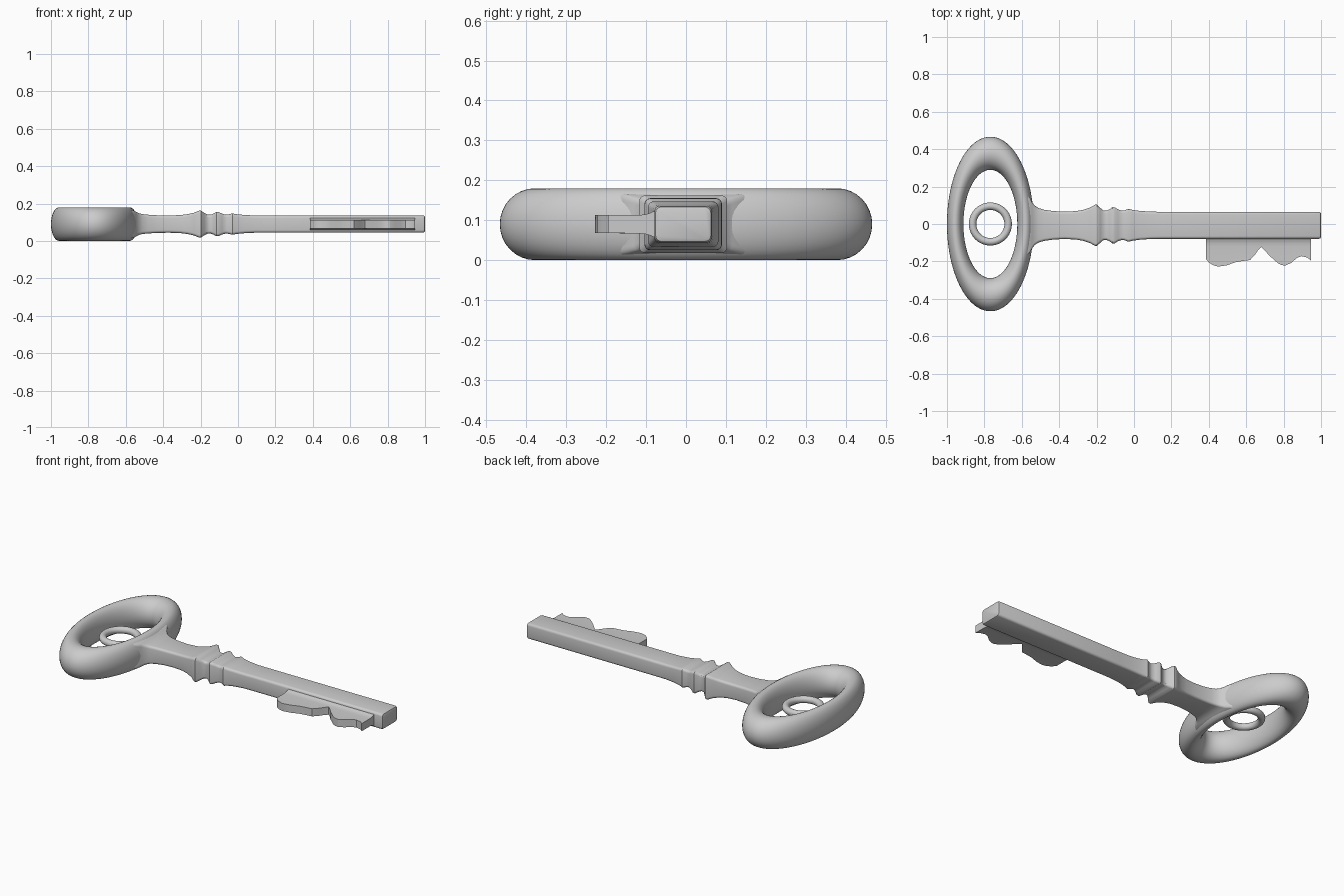
import bpy
import bmesh
from math import cos, sin, pi, radians

ZC = 0.09   # mid-height of the whole key
YS = -0.007  # shaft axis in y


def smooth(obj, angle):
    bpy.ops.object.select_all(action='DESELECT')
    obj.select_set(True)
    bpy.context.view_layer.objects.active = obj
    bpy.ops.object.shade_smooth_by_angle(angle=radians(angle))


def ring(name, major, minor, scale, segs, sides):
    bpy.ops.mesh.primitive_torus_add(location=(-0.768, 0, ZC), major_radius=major,
                                     minor_radius=minor, major_segments=segs,
                                     minor_segments=sides)
    obj = bpy.context.object
    obj.name = name
    obj.scale = scale
    bpy.ops.object.transform_apply(location=False, rotation=False, scale=True)
    smooth(obj, 60)


def loft(name, sections, angle):
    """Bridge closed sections of equal length and cap both ends."""
    bm = bmesh.new()
    rows = [[bm.verts.new(p) for p in s] for s in sections]
    n = len(rows[0])
    for a, b in zip(rows, rows[1:]):
        for i in range(n):
            j = (i + 1) % n
            bm.faces.new((a[i], a[j], b[j], b[i]))
    bm.faces.new(rows[0])
    bm.faces.new(rows[-1])
    bmesh.ops.recalc_face_normals(bm, faces=bm.faces)
    me = bpy.data.meshes.new(name)
    bm.to_mesh(me)
    bm.free()
    obj = bpy.data.objects.new(name, me)
    bpy.context.collection.objects.link(obj)
    smooth(obj, angle)


def rounded_rect(x, hy, hz, r=0.014):
    pts = []
    for k, (sy, sz) in enumerate([(1, 1), (-1, 1), (-1, -1), (1, -1)]):
        for i in range(5):
            a = (k + i / 4) * pi / 2
            pts.append((x, YS + sy * (hy - r) + r * cos(a),
                        ZC + sz * (hz - r) + r * sin(a)))
    return pts


# Oval bow and the small loose ring inside it
ring("bow", 0.378, 0.0885, (0.4975, 1, 1.017), 96, 32)
ring("inner_ring", 0.095, 0.02, (1, 1, 1), 64, 20)

# Shaft: flare at the bow, three collars, plain square bar (x, half y, half z)
profile = [
    (-0.58, 0.17, 0.078), (-0.56, 0.152, 0.074), (-0.545, 0.124, 0.066),
    (-0.53, 0.105, 0.058), (-0.51, 0.092, 0.053), (-0.48, 0.083, 0.050),
    (-0.43, 0.076, 0.047), (-0.37, 0.073, 0.046), (-0.31, 0.076, 0.048),
    (-0.27, 0.083, 0.053), (-0.235, 0.095, 0.061), (-0.208, 0.110, 0.072),
    (-0.198, 0.110, 0.072), (-0.18, 0.093, 0.060), (-0.165, 0.080, 0.052),
    (-0.148, 0.078, 0.050), (-0.133, 0.084, 0.055), (-0.115, 0.097, 0.065),
    (-0.103, 0.096, 0.064), (-0.085, 0.085, 0.056), (-0.065, 0.078, 0.050),
    (-0.05, 0.080, 0.052), (-0.03, 0.088, 0.057), (-0.01, 0.083, 0.053),
    (0.03, 0.077, 0.049), (0.09, 0.073, 0.046), (0.15, 0.072, 0.046),
    (0.99, 0.072, 0.046), (0.997, 0.069, 0.043), (1.0, 0.063, 0.037)]
loft("shaft", [rounded_rect(*p) for p in profile], 35)

# Toothed bit: outline of the cut edge (x, y), thicker where it meets the shaft
edge = [
    (0.385, -0.187), (0.40, -0.205), (0.42, -0.219), (0.45, -0.228),
    (0.50, -0.220), (0.54, -0.205), (0.58, -0.198), (0.62, -0.193),
    (0.648, -0.163), (0.665, -0.138), (0.68, -0.124), (0.695, -0.137),
    (0.725, -0.170), (0.77, -0.210), (0.79, -0.220), (0.81, -0.222),
    (0.84, -0.208), (0.87, -0.182), (0.895, -0.172), (0.928, -0.180),
    (0.945, -0.195)]
root = [(-0.06, 0.034), (-0.082, 0.032), (-0.09, 0.028), (-0.102, 0.0245),
        (-0.12, 0.0228)]
sections = []
for x, y in edge:
    half = root + [(y, 0.0225)]
    sections.append([(x, v, ZC + t) for v, t in half] +
                    [(x, v, ZC - t) for v, t in reversed(half)])
loft("bit", sections, 30)
